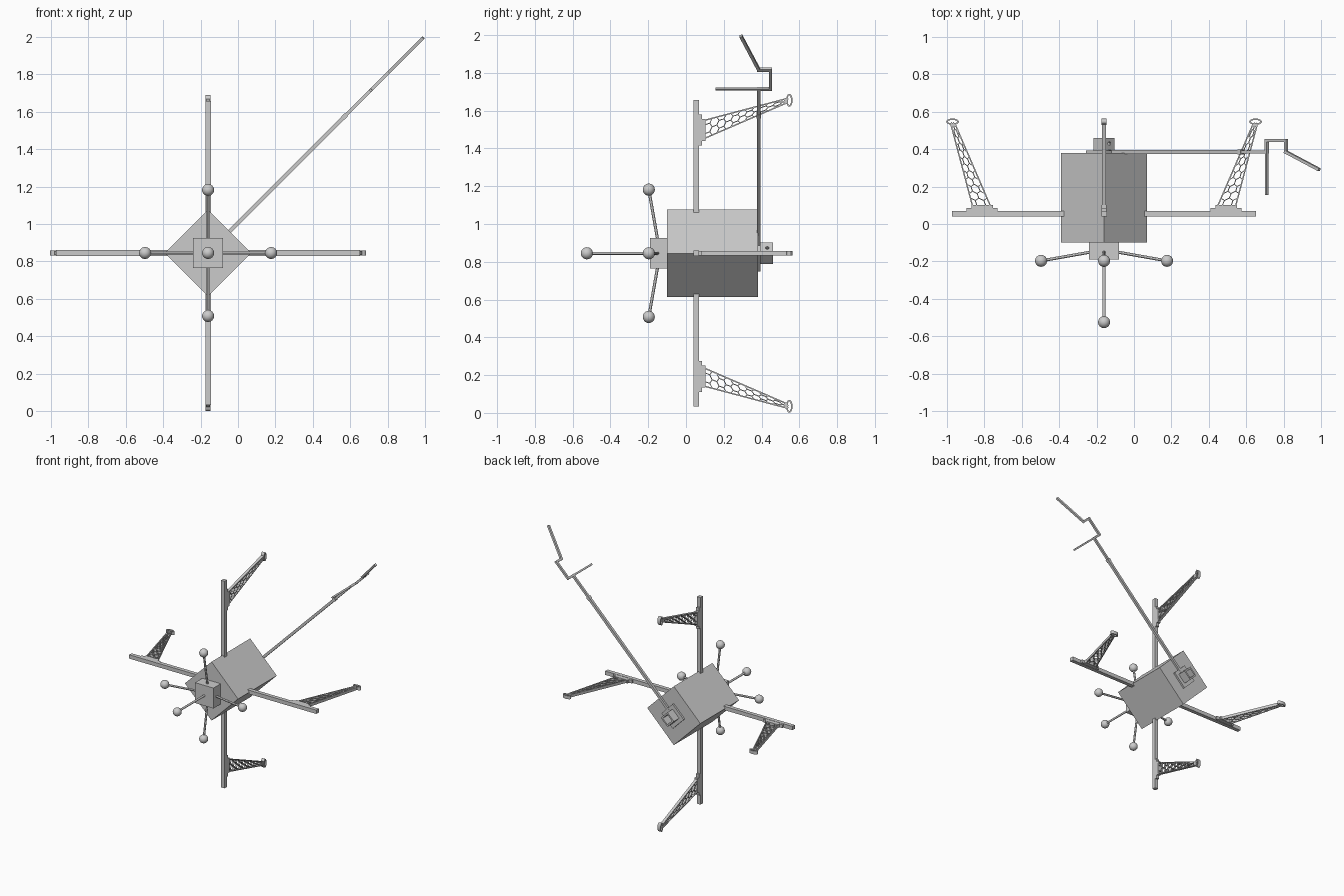
import bpy, bmesh, math
from mathutils import Matrix, Vector

cube = bpy.data.objects.get("Cube")
if cube:
    bpy.data.objects.remove(cube, do_unlink=True)

HUB = Matrix.Translation((-0.16, 0, 0.845))


def spin(degrees):
    """Frame at the hub whose local x points outward at the given angle."""
    return HUB @ Matrix.Rotation(math.radians(-degrees), 4, 'Y')


def finish(name, bm, frame):
    bmesh.ops.recalc_face_normals(bm, faces=bm.faces)
    mesh = bpy.data.meshes.new(name)
    bm.to_mesh(mesh)
    bm.free()
    ob = bpy.data.objects.new(name, mesh)
    ob.matrix_world = frame
    bpy.context.collection.objects.link(ob)
    return ob


def box(name, lo, hi, frame):
    lo, hi = Vector(lo), Vector(hi)
    bm = bmesh.new()
    bmesh.ops.create_cube(bm, size=1, matrix=Matrix.Translation((lo + hi) / 2)
                          @ Matrix.Diagonal((*(hi - lo), 1)))
    return finish(name, bm, frame)


def panel(name, polygons, thickness, frame, inset=0):
    """Flat polygons in the local xy plane, optionally opened up, then thickened."""
    bm = bmesh.new()
    for poly in polygons:
        bm.faces.new([bm.verts.new((x, y, 0)) for x, y in poly])
    bmesh.ops.remove_doubles(bm, verts=bm.verts, dist=0.0001)
    if inset:
        holes = bm.faces[:]
        bmesh.ops.inset_individual(bm, faces=holes, thickness=inset)
        bmesh.ops.delete(bm, geom=holes, context='FACES_ONLY')
    ob = finish(name, bm, frame)
    mod = ob.modifiers.new("Thickness", 'SOLIDIFY')
    mod.thickness = thickness
    mod.offset = 0
    return ob


def beam(name, a, b, width, frame, overlap=0.0):
    """Square bar between two points of the local xy plane."""
    a, b = Vector(a), Vector(b)
    along = (b - a).normalized()
    side = Vector((-along.y, along.x)) * width / 2
    a, b = a - along * overlap, b + along * overlap
    return panel(name, [(a - side, b - side, b + side, a + side)], width, frame)


def smooth(ob):
    bpy.ops.object.select_all(action='DESELECT')
    ob.select_set(True)
    bpy.context.view_layer.objects.active = ob
    bpy.ops.object.shade_smooth_by_angle()


def antenna(name, start, end, frame):
    """Round rod with a ball on its end."""
    a, b = Vector(start), Vector(end)
    turn = (b - a).to_track_quat('Z', 'Y').to_matrix().to_4x4()
    bm = bmesh.new()
    bmesh.ops.create_cone(bm, cap_ends=True, segments=12, radius1=0.008, radius2=0.008,
                          depth=(b - a).length, matrix=Matrix.Translation((a + b) / 2) @ turn)
    smooth(finish(name + "_rod", bm, frame))
    bm = bmesh.new()
    bmesh.ops.create_uvsphere(bm, u_segments=24, v_segments=16, radius=0.032,
                              matrix=Matrix.Translation(b))
    smooth(finish(name + "_ball", bm, frame))


# Lattice strut tapers from its base on the arm to its tip
BASE, TIP = Vector((0.655, 0.095)), Vector((0.81, 0.54))
COLUMNS = 12


def strut(s, v):
    p = BASE.lerp(TIP, s)
    return p.x + v * (0.048 + (0.011 - 0.048) * s), p.y


def lattice_cells():
    pitch = 1 / COLUMNS
    edge = pitch / 1.5
    outline = [(1, 0), (0.5, 0.5), (-0.5, 0.5), (-1, 0), (-0.5, -0.5), (0.5, -0.5)]
    cells = []
    for col in range(COLUMNS):
        for row in ((-0.5, 0.5) if col % 2 else (-1, 0, 1)):
            points = [((col + 0.5) * pitch + edge * s, row + v) for s, v in outline]
            cells.append([strut(s, v) for s, v in points if abs(v) <= 1.001])
    return cells


def ring_faces(cx, cy, outer, inner, steps=28):
    def at(i, size):
        a = math.tau * i / steps
        return cx + size[0] * math.cos(a), cy + size[1] * math.sin(a)
    return [(at(i, outer), at(i + 1, outer), at(i + 1, inner), at(i, inner))
            for i in range(steps)]


# Body and front sensor block
diagonal = spin(45)
h = 0.163
box("body", (-h, -0.1, -h), (h, 0.38, h), diagonal)
box("front_block", (-0.08, -0.19, -0.08), (0.08, -0.1, 0.08), HUB)
antenna("front_antenna", (0, -0.18, 0), (0, -0.525, 0), HUB)

# Four arms, each with a side antenna, stepped bracket, lattice strut and end ring
for i, side in enumerate(("left", "upper", "right", "lower")):
    frame = spin(90 * i)
    antenna(side + "_antenna", (0.06, -0.148, 0), (0.337, -0.197, 0), frame)
    box(side + "_arm", (0.2, 0.04, -0.015), (0.812, 0.07, 0.015), frame)
    box(side + "_bracket_foot", (0.57, 0.068, -0.013), (0.735, 0.085, 0.013), frame)
    box(side + "_bracket_top", (0.595, 0.08, -0.013), (0.71, 0.102, 0.013), frame)
    panel(side + "_lattice", lattice_cells(), 0.018, frame, inset=0.0028)
    for v in (-1, 1):
        beam(side + "_strut_rail", strut(0, v), strut(1, v), 0.007, frame).modifiers[0].thickness = 0.022
    panel(side + "_strut_tip", [[strut(0.95, -1), strut(1, -1), strut(1, 1), strut(0.95, 1)]],
          0.022, frame)
    panel(side + "_end_ring", ring_faces(0.81, 0.547, (0.034, 0.017), (0.025, 0.009)),
          0.026, frame)

# Rear mount: base plate and open square housing with pin holes
box("mount_plate", (-0.068, 0.378, -0.068), (0.068, 0.394, 0.068), diagonal)
m, w = 0.04, 0.012
for s in (-1, 1):
    lo, hi = sorted((s * m, s * (m - w)))
    box("mount_cheek", (-m, 0.39, lo), (m, 0.46, hi), diagonal)
    wall = box("mount_wall", (lo, 0.39, -m + w), (hi, 0.46, m - w), diagonal)
    bm = bmesh.new()
    bmesh.ops.create_cone(bm, cap_ends=True, segments=16, radius1=0.01, radius2=0.01, depth=0.05,
                          matrix=Matrix.Translation((s * m, 0.43, 0))
                          @ Matrix.Rotation(math.pi / 2, 4, 'Y'))
    cutter = finish("pin_hole_cutter", bm, diagonal)
    cutter.hide_render = True
    cutter.hide_set(True)
    cut = wall.modifiers.new("Pin hole", 'BOOLEAN')
    cut.object = cutter
    cut.solver = 'EXACT'

# Long diagonal boom with cranked end and cross bar
beam("boom", (0.04, 0.385), (1.03, 0.385), 0.02, diagonal)
beam("boom_collar", (1.02, 0.385), (1.045, 0.385), 0.025, diagonal)
beam("boom_outer", (1.03, 0.385), (1.23, 0.385), 0.017, diagonal)
beam("cross_bar", (1.23, 0.155), (1.23, 0.385), 0.013, diagonal)
crank = [(1.23, 0.385), (1.23, 0.447), (1.375, 0.447), (1.375, 0.385), (1.62, 0.293)]
for a, b in zip(crank, crank[1:]):
    beam("boom_crank", a, b, 0.016, diagonal, overlap=0.008)
